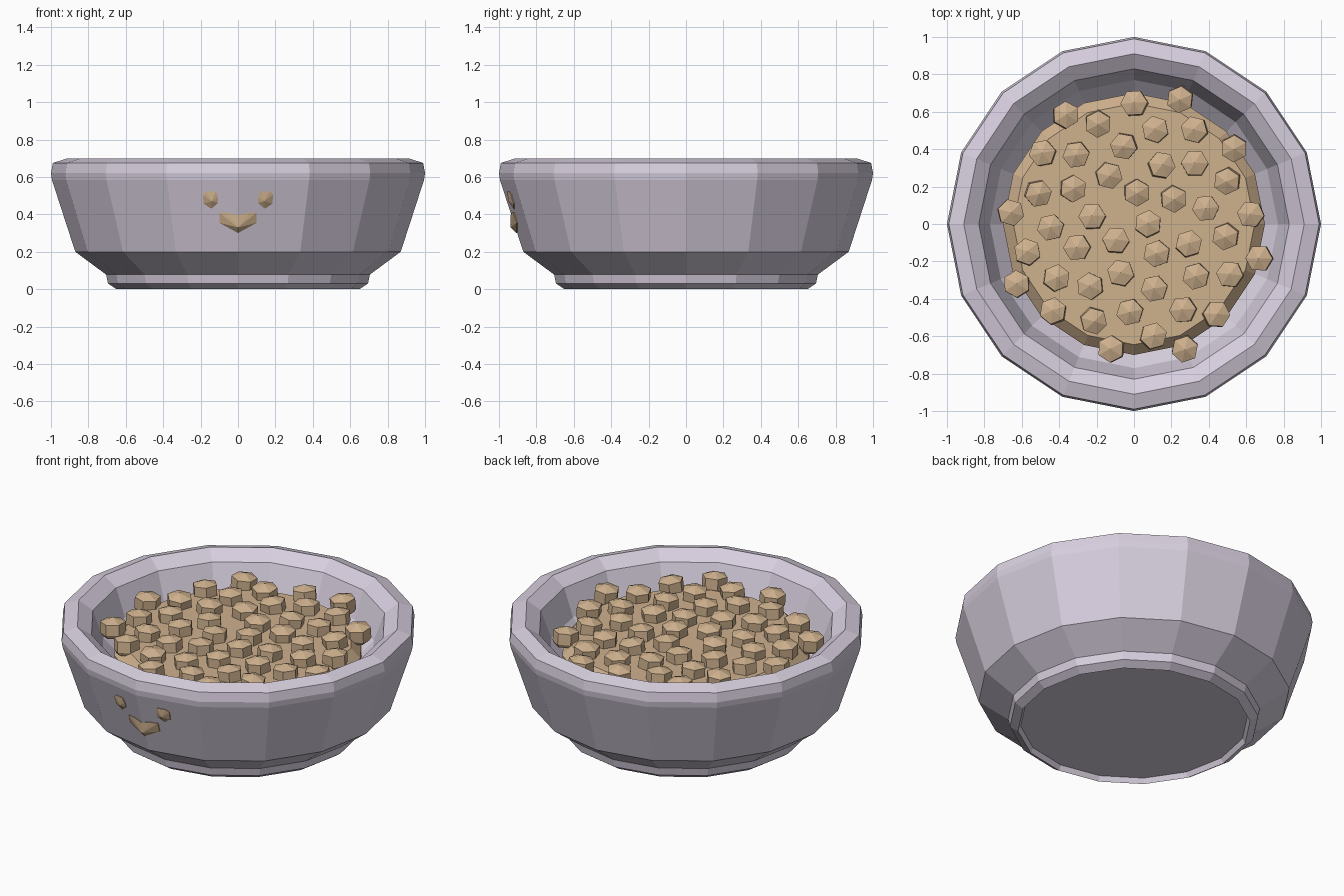
import bpy, math, random

old = bpy.data.objects.get("Cube")
if old:
    bpy.data.objects.remove(old, do_unlink=True)

random.seed(4)
SIDES = 16


def material(name, rgb):
    mat = bpy.data.materials.new(name)
    mat.use_nodes = True
    colour = (*rgb, 1)
    mat.diffuse_color = colour
    mat.node_tree.nodes["Principled BSDF"].inputs["Base Color"].default_value = colour
    return mat


lilac = material("pale lilac ceramic", (0.68, 0.62, 0.73))
tan = material("tan kibble", (0.62, 0.44, 0.27))


def make_object(name, verts, faces, mat):
    mesh = bpy.data.meshes.new(name)
    mesh.from_pydata(verts, [], faces)
    mesh.materials.append(mat)
    obj = bpy.data.objects.new(name, mesh)
    bpy.context.collection.objects.link(obj)
    return obj


def lathe(profile, sides, turn=0.0):
    """Turn (radius, height) points about z, capping both ends."""
    verts, faces = [], []
    for radius, z in profile:
        for k in range(sides):
            a = turn + math.tau * k / sides
            verts.append((radius * math.cos(a), radius * math.sin(a), z))
    for ring in range(len(profile) - 1):
        for k in range(sides):
            low, nxt = ring * sides, (k + 1) % sides
            faces.append((low + k, low + nxt, low + sides + nxt, low + sides + k))
    last = (len(profile) - 1) * sides
    faces.append(tuple(reversed(range(sides))))
    faces.append(tuple(range(last, last + sides)))
    return verts, faces


# Bowl: recessed base, foot, flared wall, bevelled rim, then inside to the floor
bowl_profile = [(0.635, 0.03), (0.65, 0), (0.695, 0.03), (0.705, 0.078), (0.87, 0.20),
                (0.995, 0.585), (1.0, 0.62), (0.99, 0.675), (0.91, 0.70),
                (0.83, 0.645), (0.77, 0.48), (0.69, 0.40)]
make_object("bowl", *lathe(bowl_profile, SIDES), lilac)

# Bed of food with a bevelled edge
make_object("food_bed", *lathe([(0.70, 0.41), (0.70, 0.505), (0.645, 0.56)], SIDES), tan)

# Kibble pieces: six-sided, low pointed tops, spread in a sunflower spiral
COUNT = 46
for i in range(COUNT):
    verts, faces = lathe([(0.06, -0.05), (0.073, -0.03), (0.073, 0.035)], 6,
                         random.uniform(0, math.tau))
    top = faces.pop()
    verts.append((0, 0, 0.06))
    apex = len(verts) - 1
    faces += [(top[k], top[(k + 1) % 6], apex) for k in range(6)]
    piece = make_object(f"kibble_{i + 1}", verts, faces, tan)
    angle = -i * math.pi * (3 - math.sqrt(5))
    reach = 0.72 * math.sqrt((i + 0.5) / (COUNT - 0.5))
    piece.location = (reach * math.cos(angle), reach * math.sin(angle), 0.58)
    piece.rotation_euler = (random.uniform(-0.1, 0.1), random.uniform(-0.1, 0.1), 0)


def wall_y(x, z):
    """Depth of the faceted outer wall near the front."""
    radius = 0.87 + 0.125 * (z - 0.20) / 0.385
    return -radius + abs(x) * math.tan(math.pi / SIDES)


def face_piece(name, outline, centre, height):
    """A small chunk set into the front wall, raised at its centre."""
    n = len(outline)
    verts = [(x, wall_y(x, z) + 0.03, z) for x, z in outline]
    verts += [(x, wall_y(x, z) - 0.005, z) for x, z in outline]
    cx, cz = centre
    verts.append((cx, wall_y(cx, cz) - height, cz))
    faces = [tuple(reversed(range(n)))]
    for k in range(n):
        j = (k + 1) % n
        faces.append((k, j, n + j, n + k))
        faces.append((n + k, n + j, 2 * n))
    return make_object(name, verts, faces, tan)


# Face on the front: two eyes and a smiling mouth
eye = [(0.107, 0.46), (0.144, 0.43), (0.184, 0.457), (0.188, 0.505),
       (0.17, 0.522), (0.118, 0.522), (0.107, 0.49)]
face_piece("left_eye", eye, (0.14, 0.47), 0.02)
face_piece("right_eye", [(-x, z) for x, z in reversed(eye)], (-0.14, 0.47), 0.02)
mouth = [(-0.10, 0.355), (0, 0.30), (0.10, 0.355), (0.10, 0.41),
         (0.06, 0.41), (0, 0.395), (-0.06, 0.41), (-0.10, 0.41)]
face_piece("mouth", mouth, (0, 0.33), 0.025)
